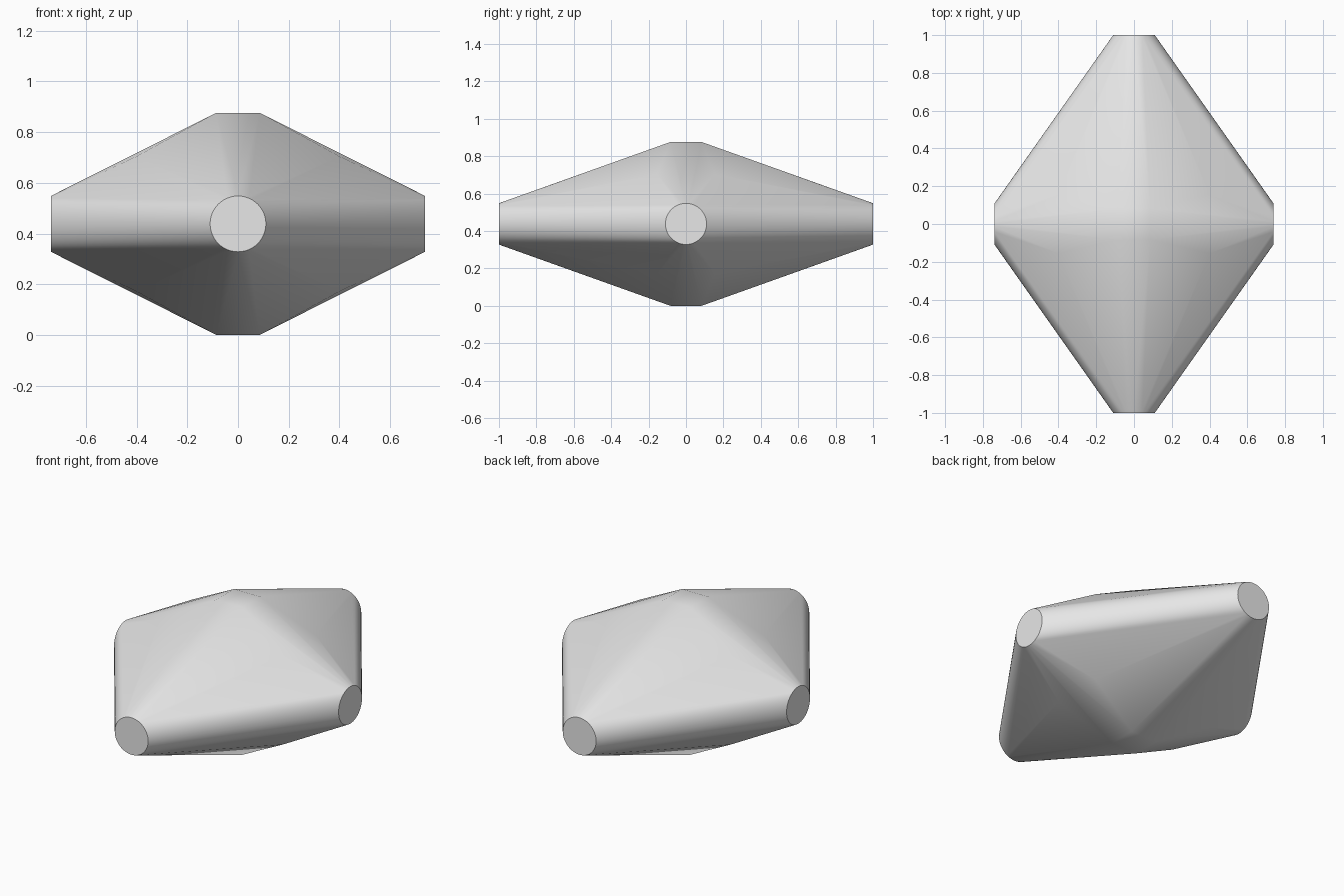
import bpy, bmesh
from math import pi, sin, cos, radians

cube = bpy.data.objects.get("Cube")
if cube:
    bpy.data.objects.remove(cube, do_unlink=True)

MID = 0.438      # height of the middle plane
HALF_X = 0.738   # reach of the side tips
SIDES = 48

grey = bpy.data.materials.new("light_grey")
grey.use_nodes = True
colour = (0.8, 0.8, 0.8, 1)
grey.diffuse_color = colour
grey.node_tree.nodes["Principled BSDF"].inputs["Base Color"].default_value = colour

bm = bmesh.new()


def ring(axis, reach, radius):
    """Circle of points around the x or y axis at the given distance."""
    for i in range(SIDES):
        a = 2 * pi * i / SIDES
        u, v = radius * cos(a), MID + radius * sin(a)
        bm.verts.new((reach, u, v) if axis == "x" else (u, reach, v))


def mirrored(x, y, z):
    """One corner repeated in all eight octants."""
    for sx in (-1, 1):
        for sy in (-1, 1):
            for sz in (-1, 1):
                bm.verts.new((sx * x, sy * y, MID + sz * z))


# round tips with a slight shoulder behind each rim
for s in (-1, 1):
    ring("x", s * HALF_X, 0.11)
    ring("x", s * (HALF_X - 0.02), 0.12)
    ring("y", s, 0.11)
    ring("y", s * 0.985, 0.116)

# flat top and bottom, and the shoulder facets beside them
mirrored(0.085, 0.083, MID)
mirrored(0.40, 0.155, 0.266)

# wrap everything in one tight skin
hull = bmesh.ops.convex_hull(bm, input=bm.verts[:])
loose = {g for g in hull["geom_interior"] + hull["geom_unused"]
         if isinstance(g, bmesh.types.BMVert)}
bmesh.ops.delete(bm, geom=list(loose), context="VERTS")
bmesh.ops.dissolve_limit(bm, angle_limit=radians(0.3),
                         verts=bm.verts[:], edges=bm.edges[:])
bmesh.ops.recalc_face_normals(bm, faces=bm.faces[:])

mesh = bpy.data.meshes.new("faceted_body")
bm.to_mesh(mesh)
bm.free()
mesh.materials.append(grey)
body = bpy.data.objects.new("faceted_body", mesh)
bpy.context.collection.objects.link(body)

bpy.ops.object.select_all(action="DESELECT")
body.select_set(True)
bpy.context.view_layer.objects.active = body
bpy.ops.object.shade_smooth_by_angle(angle=radians(30))
